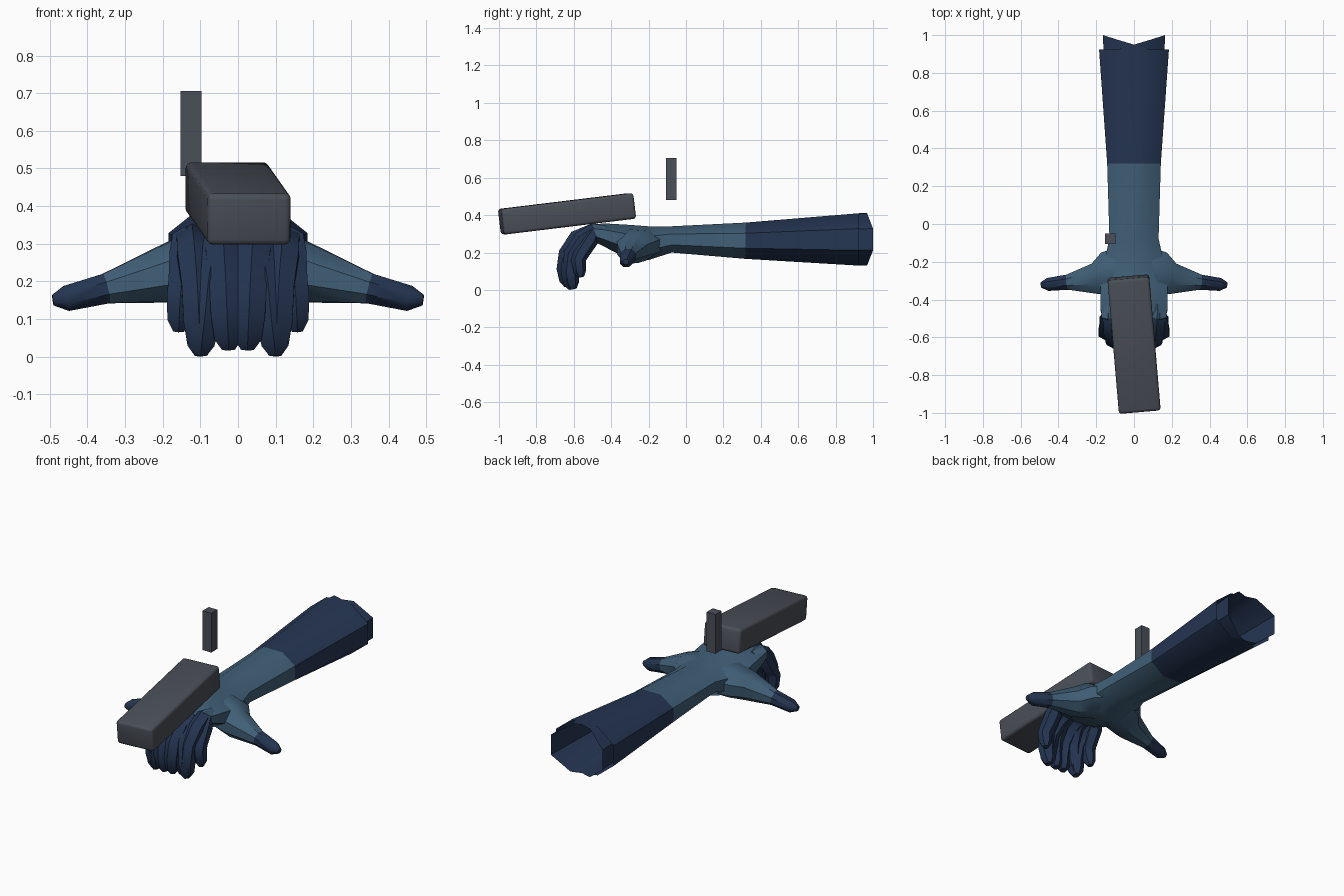
import bpy, bmesh, math
from mathutils import Vector, Euler

if "Cube" in bpy.data.objects:
    bpy.data.objects.remove(bpy.data.objects["Cube"])


def material(name, rgb):
    m = bpy.data.materials.new(name)
    m.diffuse_color = (*rgb, 1)
    m.use_nodes = True
    m.node_tree.nodes["Principled BSDF"].inputs["Base Color"].default_value = m.diffuse_color
    return m


LIGHT = material("light_blue", (0.052, 0.115, 0.185))
DARK = material("navy", (0.018, 0.036, 0.085))
GREY = material("dark_grey", (0.068, 0.077, 0.095))


def finish(bm, name, mats, mirror=False, angle=40):
    bmesh.ops.recalc_face_normals(bm, faces=bm.faces)
    me = bpy.data.meshes.new(name)
    bm.to_mesh(me)
    bm.free()
    ob = bpy.data.objects.new(name, me)
    bpy.context.collection.objects.link(ob)
    for m in mats:
        me.materials.append(m)
    bpy.ops.object.select_all(action='DESELECT')
    ob.select_set(True)
    bpy.context.view_layer.objects.active = ob
    bpy.ops.object.shade_smooth_by_angle(angle=math.radians(angle))
    if mirror:
        mod = ob.modifiers.new("mirror", 'MIRROR')
        mod.use_mirror_merge = False
    return ob


def tube(name, path, side, n, split, mats, open_start=False, rim=None):
    """Loft rings along path of (x, y, z, half_width, half_height)."""
    bm = bmesh.new()
    pts = [Vector(p[:3]) for p in path]
    rings = []
    for i, p in enumerate(path):
        t = (pts[min(i + 1, len(pts) - 1)] - pts[max(i - 1, 0)]).normalized()
        s = (side - t * side.dot(t)).normalized()
        u = t.cross(s)
        k = 1 / math.cos(math.pi / n)
        ring = []
        for j in range(n):
            a = 2 * math.pi * (j + 0.5) / n
            co = pts[i] + s * (p[3] * k * math.cos(a)) + u * (p[4] * k * math.sin(a))
            if i == 0 and rim:
                co.y = rim(co.x)
            ring.append(bm.verts.new(co))
        rings.append(ring)
    for i in range(len(rings) - 1):
        a, b = rings[i], rings[i + 1]
        for j in range(n):
            f = bm.faces.new((a[j], a[(j + 1) % n], b[(j + 1) % n], b[j]))
            f.material_index = int(i >= split)
    bm.faces.new(rings[-1]).material_index = int(len(rings) - 1 > split)
    if not open_start:
        bm.faces.new(rings[0][::-1])
    return finish(bm, name, mats, mirror=True)


X, Y = Vector((1, 0, 0)), Vector((0, 1, 0))

# forearm with open slanted cuff, running into the palm
tube("forearm_and_palm", [
    (0.01, 0.96, 0.27, 0.175, 0.14),
    (0.004, 0.32, 0.263, 0.138, 0.097),
    (0.003, -0.08, 0.27, 0.127, 0.07),
    (0.012, -0.20, 0.25, 0.145, 0.09),
    (0.006, -0.33, 0.267, 0.172, 0.083),
    (0.004, -0.46, 0.302, 0.172, 0.055),
    (0.004, -0.52, 0.302, 0.15, 0.03),
], X, 8, 1, [DARK, LIGHT], open_start=True,
    rim=lambda x: max(0.925, min(1.0, 0.94 - 0.45 * x)))

# thumb
tube("thumb", [
    (0.06, -0.24, 0.25, 0.12, 0.08),
    (0.13, -0.26, 0.24, 0.115, 0.082),
    (0.20, -0.29, 0.217, 0.082, 0.074),
    (0.35, -0.308, 0.181, 0.04, 0.04),
    (0.455, -0.32, 0.155, 0.034, 0.034),
    (0.492, -0.322, 0.15, 0.014, 0.014),
], Y, 8, 3, [LIGHT, DARK])

# fingers: base x, tip x, forward reach, tip z, radius
for name, bx, tx, reach, tz, r in [
        ("index_finger", 0.125, 0.098, -0.618, 0.004, 0.041),
        ("middle_finger", 0.045, 0.025, -0.645, 0.02, 0.043),
        ("ring_finger", -0.045, -0.10, -0.625, 0.005, 0.041),
        ("little_finger", -0.135, -0.158, -0.575, 0.068, 0.036)]:
    def mix(f):
        return bx + (tx - bx) * f
    tube(name, [
        (mix(0), -0.43, 0.30, r * 0.85, r * 0.9),
        (mix(0.1), -0.49, 0.308, r, r),
        (mix(0.3), reach + 0.065, 0.27, r * 1.1, r * 1.05),
        (mix(0.6), reach + 0.012, 0.19, r, r),
        (mix(0.8), reach, tz + 0.09, r, r * 0.95),
        (mix(0.95), reach + 0.008, tz + 0.03, r * 0.85, r * 0.8),
        (mix(1), reach + 0.014, tz, r * 0.4, r * 0.4),
    ], X, 6, 1, [LIGHT, DARK])


def box(name, size, loc, rot, bevel=0):
    bm = bmesh.new()
    bmesh.ops.create_cube(bm, size=1)
    bmesh.ops.scale(bm, vec=size, verts=bm.verts)
    if bevel:
        bmesh.ops.bevel(bm, geom=bm.edges[:], offset=bevel, segments=3,
                        profile=0.5, affect='EDGES')
    ob = finish(bm, name, [GREY], angle=35)
    ob.location = loc
    ob.rotation_euler = Euler(rot)
    return ob


# rounded block on the back of the hand, and the small floating post
box("hand_block", (0.222, 0.715, 0.138), (0, -0.636, 0.407),
    (math.radians(6.9), 0, math.radians(4.9)), 0.016)
box("small_post", (0.056, 0.056, 0.227), (-0.125, -0.078, 0.593), (0, 0, 0))
